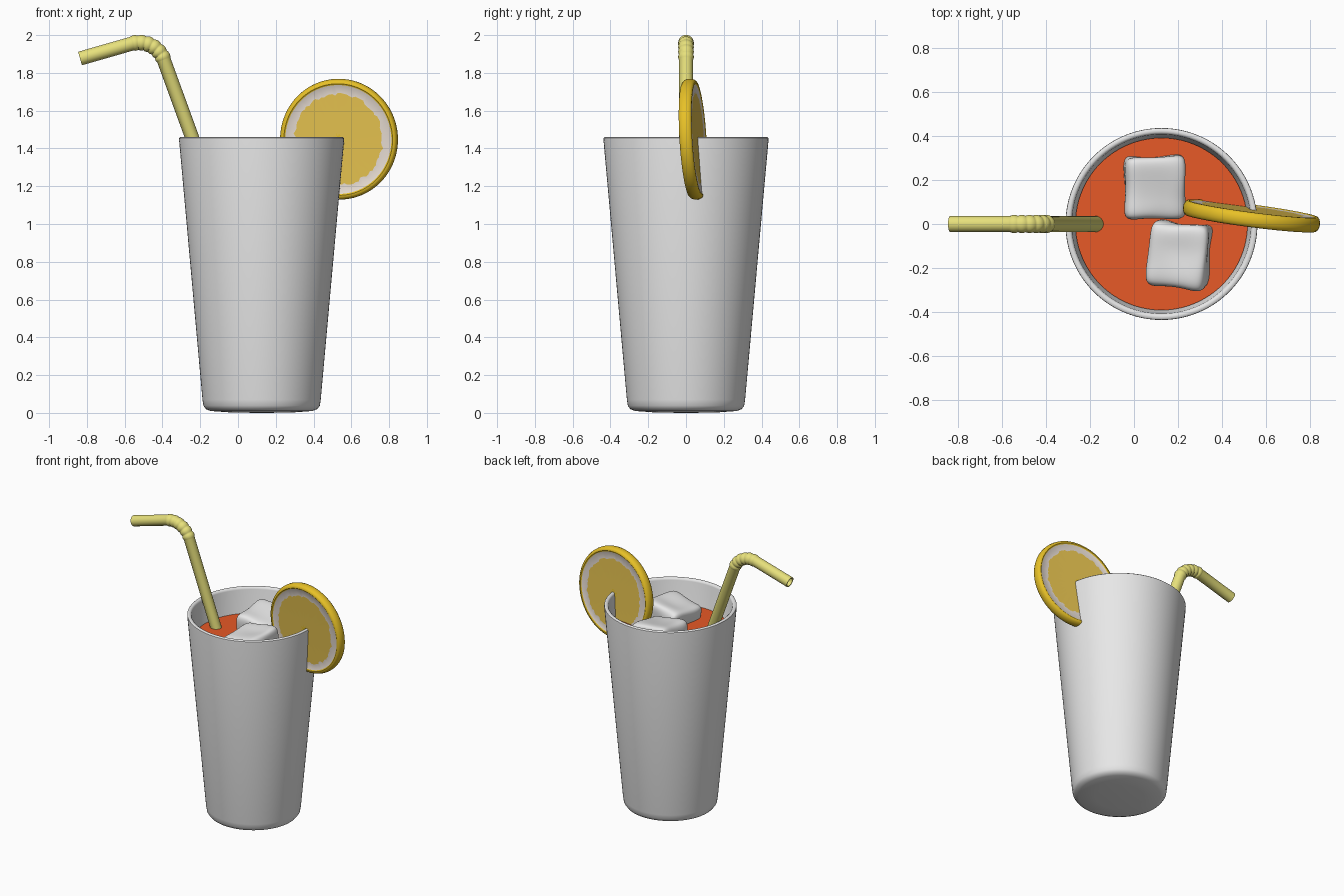
import bpy, bmesh, math, random
from mathutils import Vector

if "Cube" in bpy.data.objects:
    bpy.data.objects.remove(bpy.data.objects["Cube"])

random.seed(4)
CX = 0.125  # glass axis


def mat(name, rgb):
    m = bpy.data.materials.new(name)
    m.diffuse_color = (*rgb, 1)
    m.use_nodes = True
    m.node_tree.nodes["Principled BSDF"].inputs["Base Color"].default_value = m.diffuse_color
    return m


GLASS = mat("glass_grey", (0.8, 0.8, 0.8))
ICE = mat("ice_white", (0.88, 0.88, 0.88))
DRINK = mat("drink_orange", (0.8, 0.1, 0.02))
STRAW = mat("straw_yellow", (0.8, 0.75, 0.2))
PEEL = mat("peel_yellow", (0.8, 0.53, 0.02))
PITH = mat("pith_cream", (0.8, 0.72, 0.65))
FLESH = mat("flesh_yellow", (0.8, 0.55, 0.08))


def make(name, bm, mats, angle=40):
    bmesh.ops.recalc_face_normals(bm, faces=bm.faces[:])
    me = bpy.data.meshes.new(name)
    bm.to_mesh(me)
    bm.free()
    ob = bpy.data.objects.new(name, me)
    bpy.context.collection.objects.link(ob)
    for m in mats:
        me.materials.append(m)
    bpy.ops.object.select_all(action='DESELECT')
    ob.select_set(True)
    bpy.context.view_layer.objects.active = ob
    bpy.ops.object.shade_smooth_by_angle(angle=math.radians(angle))
    return ob


def skin(bm, rings, mats=None):
    """Bridge equal rings of points; cap both ends."""
    vs = [[bm.verts.new(p) for p in r] for r in rings]
    n = len(vs[0])
    for k, (a, b) in enumerate(zip(vs, vs[1:])):
        for i in range(n):
            j = (i + 1) % n
            f = bm.faces.new((a[i], a[j], b[j], b[i]))
            f.material_index = mats[k] if mats else 0
    for r, m in ((vs[0], 0), (vs[-1], -1)):
        bm.faces.new(r).material_index = mats[m] if mats else 0


def lathe(name, profile, m, n=96):
    bm = bmesh.new()
    skin(bm, [[(CX + r * math.cos(t), r * math.sin(t), z)
               for t in (2 * math.pi * i / n for i in range(n))] for r, z in profile])
    return make(name, bm, [m])


# Glass with rounded foot and rim
lathe("glass", [(0.01, 0), (0.16, 0.002), (0.27, 0.010), (0.295, 0.020), (0.308, 0.038),
                (0.313, 0.07), (0.437, 1.445), (0.436, 1.455), (0.43, 1.46), (0.418, 1.46),
                (0.411, 1.455), (0.408, 1.445), (0.29, 0.08), (0.27, 0.05), (0.01, 0.05)], GLASS)

# Drink
lathe("drink", [(0.01, 0.06), (0.285, 0.08), (0.392, 1.28), (0.01, 1.28)], DRINK)

# Straw: straight stem, ribbed bend, straight mouthpiece with open end
R, a0, a1 = 0.14, math.radians(110), math.radians(196)
cx, cz = -0.524, 1.820


def arc(t):
    return cx + R * math.sin(t), cz - R * math.cos(t)


sx, sz = arc(a0)
ex, ez = arc(a1)
L0, L1 = (sz - 0.12) / math.sin(a0), 0.285
path = [(sx - L0 * math.cos(a0), sz - L0 * math.sin(a0), a0, 0.037)]
RIBS, STEPS = 6, 48
for i in range(STEPS + 1):
    t = a0 + (a1 - a0) * i / STEPS
    x, z = arc(t)
    path.append((x, z, t, 0.037 + 0.0045 * abs(math.sin(math.pi * RIBS * i / STEPS))))
for d, r in ((L1, 0.037), (L1, 0.030), (0.05, 0.030)):
    path.append((ex + d * math.cos(a1), ez + d * math.sin(a1), a1, r))
bm = bmesh.new()
skin(bm, [[(x + r * math.cos(p) * math.sin(t), r * math.sin(p), z - r * math.cos(p) * math.cos(t))
           for p in (2 * math.pi * i / 24 for i in range(24))] for x, z, t, r in path])
make("straw", bm, [STRAW], 50)

# Citrus slice: core, flesh, pith and peel as rings, ragged where flesh meets pith
N = 96
rag_flesh = [0.236 + random.uniform(-0.008, 0.008) for _ in range(N)]
rag_core = [0.022 + random.uniform(-0.012, 0.014) for _ in range(N)]
side = [(rag_core, 0.028), (rag_flesh, 0.028), ([0.283] * N, 0.029)]
edge = [(0.290, 0.034), (0.300, 0.033), (0.308, 0.025), (0.313, 0.012)]
half = side + [([r] * N, h) for r, h in edge]
full = [(r, -h) for r, h in half] + [([0.314] * N, 0)] + half[::-1]
band = [2, 1] + [0] * (len(full) - 5) + [1, 2]
bm = bmesh.new()
skin(bm, [[(rs[i] * math.cos(2 * math.pi * i / N), y, 1.02 * rs[i] * math.sin(2 * math.pi * i / N))
           for i in range(N)] for rs, y in full], band)
for f in bm.faces:
    if len(f.verts) > 4:
        f.material_index = 0
citrus = make("citrus_slice", bm, [PEEL, PITH, FLESH])
citrus.location = (0.535, 0.037, 1.449)
citrus.rotation_euler = (0.06, 0, -0.13)


# Ice cubes: soft cubes with dished sides
def ice(name, loc, rot, size):
    bm = bmesh.new()
    bmesh.ops.create_cube(bm, size=1)
    bmesh.ops.subdivide_edges(bm, edges=bm.edges[:], cuts=2, use_grid_fill=True)
    for v in bm.verts:
        inner = sum(abs(c) < 0.3 for c in v.co)
        if inner == 2:
            v.co *= 0.86
        v.co += Vector([random.uniform(-0.05, 0.05) for _ in range(3)])
        v.co = Vector([c * s for c, s in zip(v.co, size)])
    ob = make(name, bm, [ICE], 180)
    ob.location, ob.rotation_euler = loc, rot
    ob.modifiers.new("soften", 'SUBSURF').levels = 3
    ob.modifiers["soften"].render_levels = 3


ice("ice_cube_back", (0.09, 0.175, 1.27), (0.12, 0.1, 0.03), (0.29, 0.30, 0.29))
ice("ice_cube_front", (0.215, -0.14, 1.27), (0.1, -0.2, -0.12), (0.29, 0.31, 0.29))
